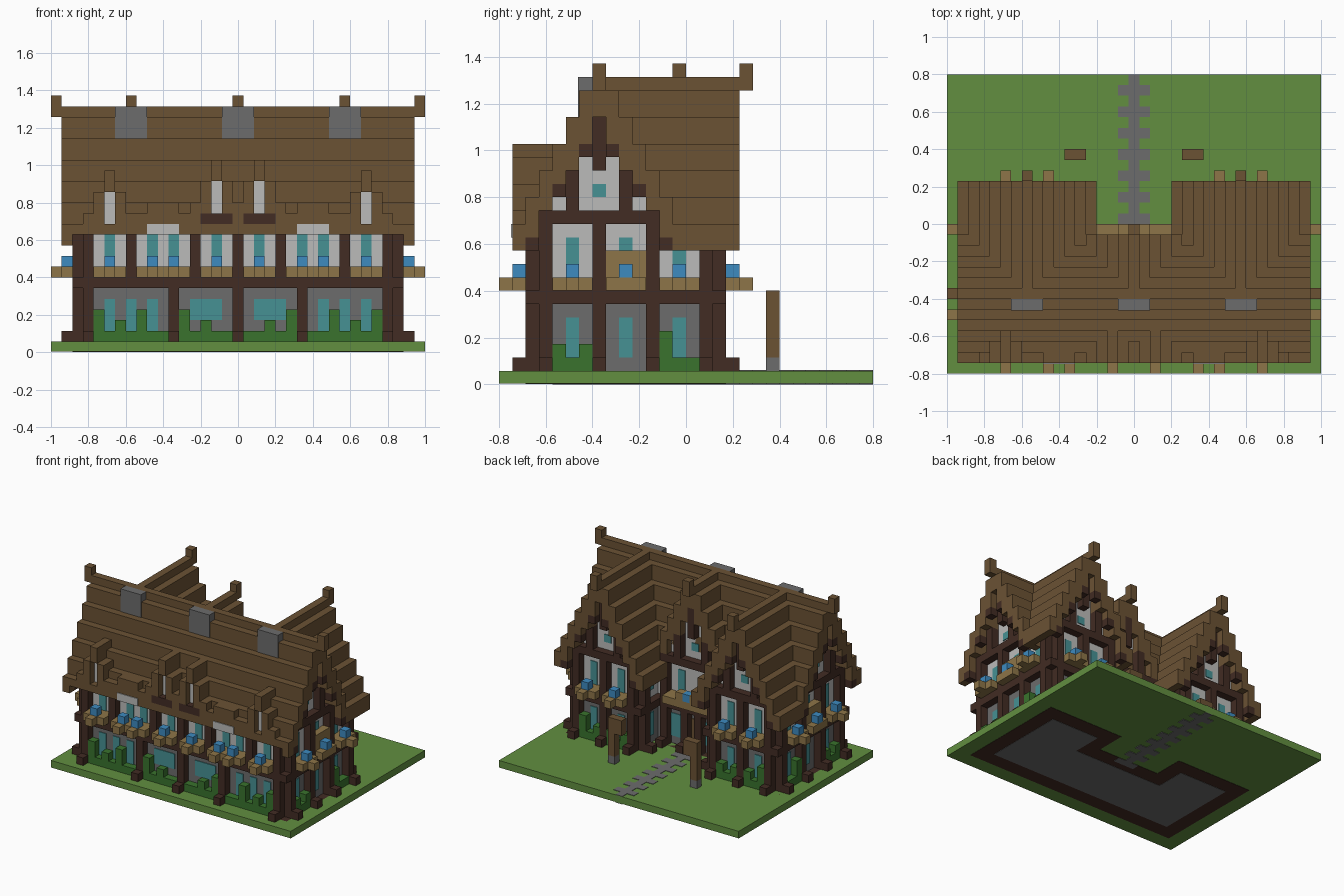
import bpy
import bmesh

U = 2 / 35  # size of one block

cube = bpy.data.objects.get("Cube")
if cube:
    bpy.data.objects.remove(cube, do_unlink=True)

COLOURS = {
    "grass green": (0.122, 0.275, 0.051), "leaf green": (0.041, 0.171, 0.026),
    "dark timber": (0.054, 0.025, 0.017), "roof brown": (0.147, 0.084, 0.034),
    "light oak": (0.27, 0.178, 0.065), "white plaster": (0.5, 0.5, 0.49),
    "grey stone": (0.15, 0.15, 0.15), "teal glass": (0.061, 0.283, 0.296),
    "flower blue": (0.048, 0.258, 0.527),
}
materials = {}
for label, rgb in COLOURS.items():
    m = bpy.data.materials.new(label)
    m.use_nodes = True
    m.diffuse_color = (*rgb, 1)
    m.node_tree.nodes["Principled BSDF"].inputs["Base Color"].default_value = (*rgb, 1)
    materials[label] = m

parts = {}


def add(part, colour, x, y, z):
    """Box over inclusive block ranges, mirrored across x."""
    boxes = parts.setdefault(part, (colour, []))[1]
    boxes.append((x, y, z))
    if x[0] != -x[1]:
        boxes.append(((-x[1], -x[0]), y, z))


def place(part, colour, face, t, o, z):
    """Box on a wall face: t runs along the wall, o counts blocks outwards."""
    if face == "front":
        add(part, colour, t, (3 - o[1], 3 - o[0]), z)
    elif face == "side":
        add(part, colour, (14 + o[0], 14 + o[1]), t, z)
    elif face == "rear":
        add(part, colour, t, (15 + o[0], 15 + o[1]), z)
    elif face == "inner":
        add(part, colour, (6 - o[1], 6 - o[0]), t, z)
    else:
        add(part, colour, t, (11 + o[0], 11 + o[1]), z)


def post(face, t, z0, z1):
    place("timber_posts", "dark timber", face, (t, t), (1, 1), (z0, z1))
    if z0 == 1:
        place("post_feet", "dark timber", face, (t, t), (2, 2), (1, 1))


def window(face, t0, t1, z0, z1):
    place("windows", "teal glass", face, (t0, t1), (1, 0.1), (z0, z1))


def planter(face, t):
    place("planters", "light oak", face, (t - 1, t + 1), (1, 2), (7, 7))
    place("planters", "light oak", face, (t, t), (3, 3), (7, 7))
    place("flowers", "flower blue", face, (t, t), (2, 2), (8, 8))


def bushes(face, start, heights):
    for i, h in enumerate(heights):
        if h != "0":
            place("bushes", "leaf green", face, (start + i, start + i), (1, 1), (1, int(h)))


# Ground, floor and path
add("lawn", "grass green", (-17, 17), (0, 27), (0.07, 0))
add("floor_edge", "dark timber", (-15, 15), (2, 12), (0.035, 0))
add("floor_edge", "dark timber", (5, 15), (12, 16), (0.035, 0))
add("floor", "grey stone", (-13, 13), (4, 10), (0, 0))
add("floor", "grey stone", (7, 13), (10, 14), (0, 0))
for j in range(12, 28):
    w = 1 - j % 2
    add("path", "grey stone", (-w, w), (j, j), (0, 0.06))

# Walls and floor beam
add("stone_walls", "grey stone", (-14, 14), (3, 11), (1, 5))
add("stone_walls", "grey stone", (6, 14), (11, 15), (1, 5))
add("floor_beam", "dark timber", (-15, 15), (2, 12), (6, 6))
add("floor_beam", "dark timber", (5, 15), (12, 16), (6, 6))
add("plaster_walls", "white plaster", (-14, 14), (3, 11), (7, 11))
add("plaster_walls", "white plaster", (6, 14), (11, 15), (7, 11))

# Stepped roof with gable infill; index is distance from the ridge
TOP = (22, 21, 19, 17, 15, 13, 11)
LOW = (20, 18, 16, 15, 13, 11, 10)
for d in range(7):
    z = (LOW[d], TOP[d])
    # Main roof
    if d < 6:
        add("main_roof", "roof brown", (-16, 16), (7 - d, 7 - d), z)
    else:
        add("main_roof", "roof brown", (-15, 15), (1, 1), (11, 11))
        add("main_roof", "roof brown", (16, 16), (1, 1), z)
    if 0 < d < 5:
        add("main_roof", "roof brown", (-16, 16), (7 + d, 7 + d), z)
    elif d:
        add("main_roof", "roof brown", (10, 16), (7 + d, 7 + d), z)
    # Rear wings and the gable between them
    for x in {10 - d, 10 + d}:
        add("wing_roofs", "roof brown", (x, x), (7 + d, 17), z)
    if d < 5:
        add("court_roof", "roof brown", (d, d), (7 + d, 12), z)
        wall = (11, LOW[d])
        for s in {-d, d}:
            add("gable_infill", "white plaster", (-14, 14), (7 + s, 7 + s), wall)
            add("gable_infill", "white plaster", (10 + s, 10 + s), (7 + d, 15), wall)
        add("gable_infill", "white plaster", (d, d), (7, 11), wall)

# Ridge ends
for z, part in (((22, 22), "ridge_ends"), ((23, 23), "ridge_tips")):
    add(part, "roof brown", (17, 17), (7, 7), z)
    add(part, "roof brown", (10, 10), (18, 18), z)
    add(part, "roof brown", (0, 0), (13, 13), z)

# Stone blocks below the ridge
for x in (0, 10):
    add("ridge_stones", "grey stone", (x - 1, x + 1), (5.9, 6), (20, 22))

# Gable timbers
for face, c in (("side", 7), ("rear", 10), ("court", 0)):
    place("gable_timbers", "dark timber", face, (c - 4, c + 4), (1, 1), (12, 12))
    place("gable_timbers", "dark timber", face, (c, c), (1, 1), (16, 19))
    for s in (-1, 1):
        place("gable_timbers", "dark timber", face, (c + 2 * s, c + 2 * s), (1, 1), (13, 15))
        place("gable_timbers", "dark timber", face, (c + 4 * s, c + 4 * s), (1, 1), (11, 12))
        if face != "court":
            for d in (1, 3, 5):
                t = c + d * s
                place("roof_brackets", "dark timber", face, (t, t), (2, 2), (LOW[d] - 1, LOW[d] - 1))
    window(face, c, c, 14, 14)

# Front: posts, windows, planters
for t in (0, 6, 14):
    post("front", t, 1, 5)
for t in (0, 4, 10, 14):
    post("front", t, 7, 10)
for t in (2, 6, 8, 12):
    window("front", t, t, 8, 10)
    planter("front", t)
for t in (8, 10, 12):
    window("front", t, t, 2, 4)
window("front", 2, 4, 3, 4)
bushes("front", 1, "11213")
bushes("front", 7, "1131213")

# Side walls
for t in (3, 7, 11, 15):
    post("side", t, 1, 5)
    post("side", t, 7, 11)
for t in (5, 9, 13):
    window("side", t, t, 2, 4)
    window("side", t, t, 8, 10)
for t in (5, 13):
    planter("side", t)
place("side_bays", "light oak", "side", (8, 10), (1, 1), (7, 9))
place("flowers", "flower blue", "side", (9, 9), (2, 2), (8, 8))
place("side_bays", "light oak", "side", (8, 10), (2, 2), (7, 7))
bushes("side", 4, "212")
bushes("side", 12, "311")

# Rear wing walls
for t in (6, 10, 14):
    post("rear", t, 1, 5)
    post("rear", t, 7, 11)
for t in (8, 12):
    window("rear", t, t, 2, 4)
    window("rear", t, t, 8, 10)
    planter("rear", t)
bushes("rear", 7, "212")
bushes("rear", 11, "213")
post("inner", 15, 1, 5)
post("inner", 15, 7, 10)
window("inner", 13, 13, 2, 4)
window("inner", 13, 13, 8, 10)

# Courtyard wall, door and balcony
for t in (1, 4):
    post("court", t, 1, 5)
post("court", 4, 7, 11)
window("court", 2, 3, 2, 4)
window("court", 2, 2, 8, 10)
place("door", "roof brown", "court", (0, 0), (1, 0.1), (1, 4))
place("balcony", "light oak", "court", (-3, 3), (1, 2), (7, 7))
place("balcony_rail", "light oak", "court", (1, 1), (2, 2), (8, 8))
place("flowers", "flower blue", "court", (0, 0), (2, 2), (8, 8))

# Small front dormers
for c, p in ((2, 18), (12, 17)):
    add("dormers", "roof brown", (c, c), (1, 4), (p - 2, p - 1))
    for x in (c - 1, c + 1):
        add("dormers", "roof brown", (x, x), (1, 3), (p - 5, p - 3))
    for x in (c - 2, c + 2):
        add("dormers", "roof brown", (x, x), (1, 2), (p - 6, p - 5))
    add("dormer_plaster", "white plaster", (c, c), (1.9, 2), (p - 5, p - 3))
add("dormer_shelf", "dark timber", (1, 3), (1, 1), (12, 12))
add("wide_dormers", "roof brown", (5, 9), (1, 1), (12, 12))
add("wide_dormers", "roof brown", (6, 8), (1, 2), (13, 13))
add("dormer_plaster", "white plaster", (6, 8), (0.9, 1), (11, 11))

# Garden lamp posts
add("lamp_feet", "grey stone", (6, 6), (20, 20), (1, 1))
add("lamp_posts", "roof brown", (6, 6), (20, 20), (2, 6))
add("lamp_arms", "roof brown", (5, 5), (20, 20), (5, 6))

# Turn the collected blocks into one mesh per part
QUADS = ("0132", "4675", "0451", "2376", "0264", "1573")
for part, (colour, boxes) in parts.items():
    bm = bmesh.new()
    for x, y, z in boxes:
        v = [bm.verts.new((px * U, py * U - 0.8, pz * U))
             for px in (x[0] - 0.5, x[1] + 0.5)
             for py in (y[0], y[1] + 1)
             for pz in (z[0], z[1] + 1)]
        for q in QUADS:
            bm.faces.new([v[int(i)] for i in q])
    bmesh.ops.recalc_face_normals(bm, faces=bm.faces)
    mesh = bpy.data.meshes.new(part)
    bm.to_mesh(mesh)
    bm.free()
    mesh.materials.append(materials[colour])
    bpy.context.collection.objects.link(bpy.data.objects.new(part, mesh))
